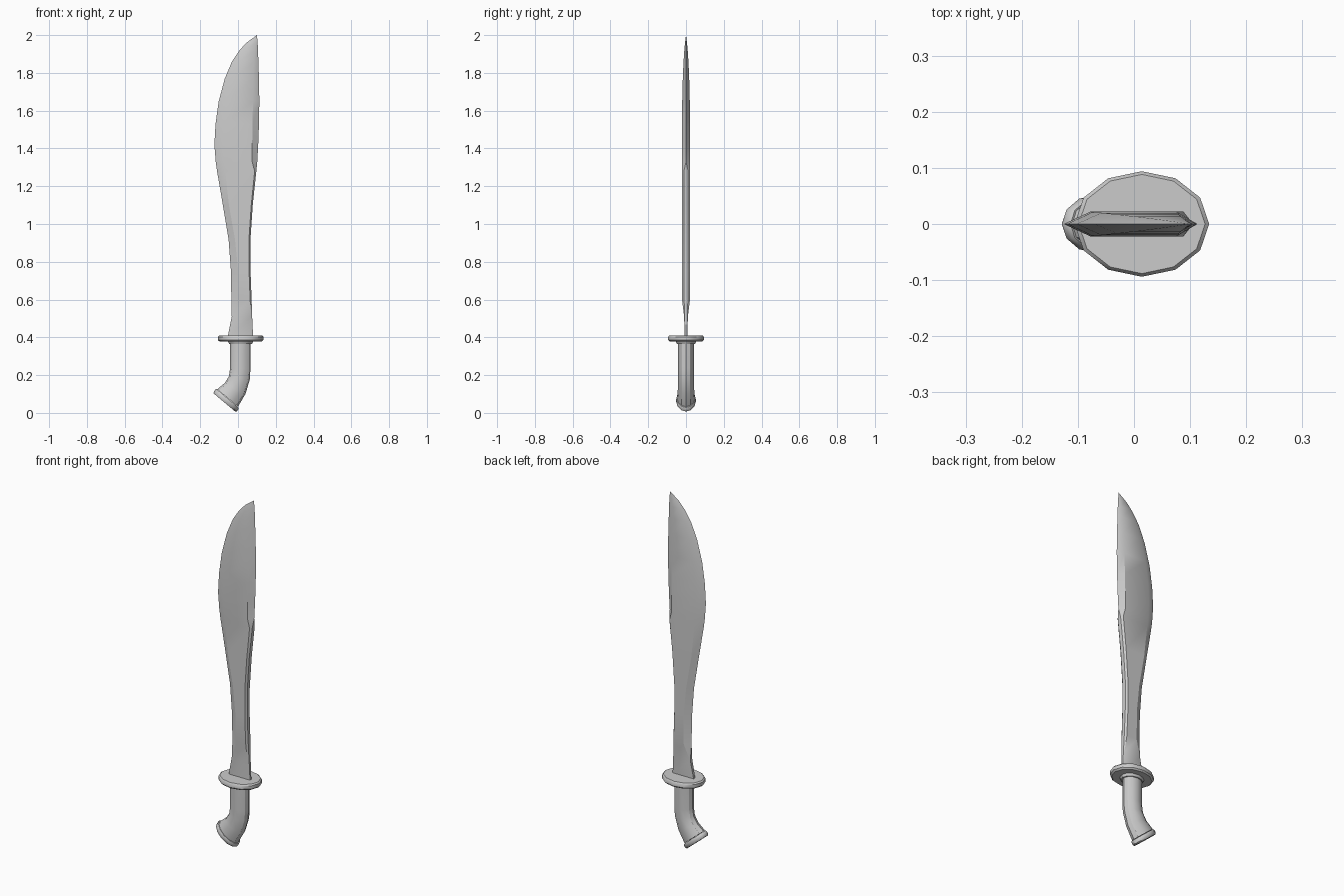
import bpy, bmesh, math
from mathutils import Vector

cube = bpy.data.objects.get("Cube")
if cube:
    bpy.data.objects.remove(cube, do_unlink=True)

steel = bpy.data.materials.new("grey_steel")
steel.use_nodes = True
steel.diffuse_color = (0.6, 0.6, 0.6, 1)
bsdf = steel.node_tree.nodes["Principled BSDF"]
bsdf.inputs["Base Color"].default_value = (0.6, 0.6, 0.6, 1)


def loft(name, rings, angle=30):
    """Skin a list of equal-length point rings and cap both ends."""
    bm = bmesh.new()
    loops = [[bm.verts.new(p) for p in ring] for ring in rings]
    n = len(loops[0])
    for a, b in zip(loops, loops[1:]):
        for i in range(n):
            j = (i + 1) % n
            bm.faces.new((a[i], a[j], b[j], b[i]))
    bm.faces.new(loops[0][::-1])
    bm.faces.new(loops[-1])
    bmesh.ops.remove_doubles(bm, verts=bm.verts[:], dist=0.0002)
    bmesh.ops.recalc_face_normals(bm, faces=bm.faces[:])
    mesh = bpy.data.meshes.new(name)
    bm.to_mesh(mesh)
    bm.free()
    mesh.materials.append(steel)
    obj = bpy.data.objects.new(name, mesh)
    bpy.context.collection.objects.link(obj)
    bpy.ops.object.select_all(action='DESELECT')
    obj.select_set(True)
    bpy.context.view_layer.objects.active = obj
    bpy.ops.object.shade_smooth_by_angle(angle=math.radians(angle))
    return obj


def oval(x, z, tilt, rx, ry, sides=12):
    """Oval ring in a plane tilted about the y axis."""
    t = math.radians(tilt)
    across = Vector((math.cos(t), 0, -math.sin(t)))
    side = Vector((0, 1, 0))
    steps = [2 * math.pi * i / sides for i in range(sides)]
    return [Vector((x, 0, z)) + across * rx * math.cos(a) + side * ry * math.sin(a)
            for a in steps]


def blade_ring(z, left, left_bevel, right_bevel, right, t, edge, spine):
    """Bevelled section: edge and spine are half thicknesses at either side."""
    half = [(left, edge), (left_bevel, t), (right_bevel, t), (right, spine)]
    return [(x, -y, z) for x, y in half] + [(x, y, z) for x, y in reversed(half)]


# Blade: height, edge, edge bevel, back bevel, back, thickness, edge, spine
blade = [
    (0.40, -0.055, -0.053, 0.078, 0.080, 0.007, 0.007, 0.006),
    (0.51, -0.033, -0.031, 0.070, 0.075, 0.010, 0.009, 0.007),
    (0.60, -0.035, 0.000, 0.064, 0.072, 0.021, 0, 0.010),
    (0.76, -0.038, 0.000, 0.058, 0.066, 0.022, 0, 0.011),
    (0.92, -0.050, -0.016, 0.058, 0.066, 0.022, 0, 0.011),
    (1.10, -0.080, -0.048, 0.070, 0.078, 0.022, 0, 0.011),
    (1.28, -0.111, -0.068, 0.088, 0.097, 0.022, 0, 0.011),
    (1.33, -0.118, -0.074, 0.075, 0.102, 0.022, 0, 0),
    (1.42, -0.125, -0.078, 0.075, 0.107, 0.022, 0, 0),
    (1.53, -0.119, -0.074, 0.077, 0.111, 0.021, 0, 0),
    (1.65, -0.102, -0.058, 0.079, 0.113, 0.020, 0, 0),
    (1.77, -0.070, -0.030, 0.080, 0.111, 0.017, 0, 0),
    (1.86, -0.032, 0.005, 0.084, 0.108, 0.013, 0, 0),
    (1.92, 0.008, 0.038, 0.089, 0.106, 0.009, 0, 0),
    (1.96, 0.045, 0.066, 0.094, 0.104, 0.005, 0, 0),
    (2.00, 0.100, 0.100, 0.100, 0.100, 0, 0, 0),
]
loft("blade", [blade_ring(*row) for row in blade])

# Oval guard with softened rims
loft("guard", [oval(0.014, z, 0, 0.120 * s, 0.094 * s)
               for z, s in [(0.377, 0.92), (0.385, 1), (0.403, 1), (0.410, 0.94)]], 40)

# Collar beneath the guard
loft("collar", [oval(0.014, z, 0, r, r * 0.8) for z, r in [(0.364, 0.060), (0.380, 0.068)]])

# Bent grip
grip = [
    (0.012, 0.375, 0, 0.054, 0.042),
    (0.012, 0.235, 0, 0.054, 0.042),
    (0.007, 0.185, 8, 0.056, 0.042),
    (-0.015, 0.130, 27, 0.062, 0.043),
    (-0.055, 0.079, 40, 0.072, 0.047),
]
loft("grip", [oval(*row) for row in grip])

# Flared pommel cap
pommel = [
    (-0.055, 0.077, 40, 0.076, 0.049),
    (-0.058, 0.073, 40, 0.080, 0.052),
    (-0.067, 0.060, 40, 0.080, 0.052),
    (-0.072, 0.055, 40, 0.074, 0.047),
]
loft("pommel", [oval(*row) for row in pommel], 40)
